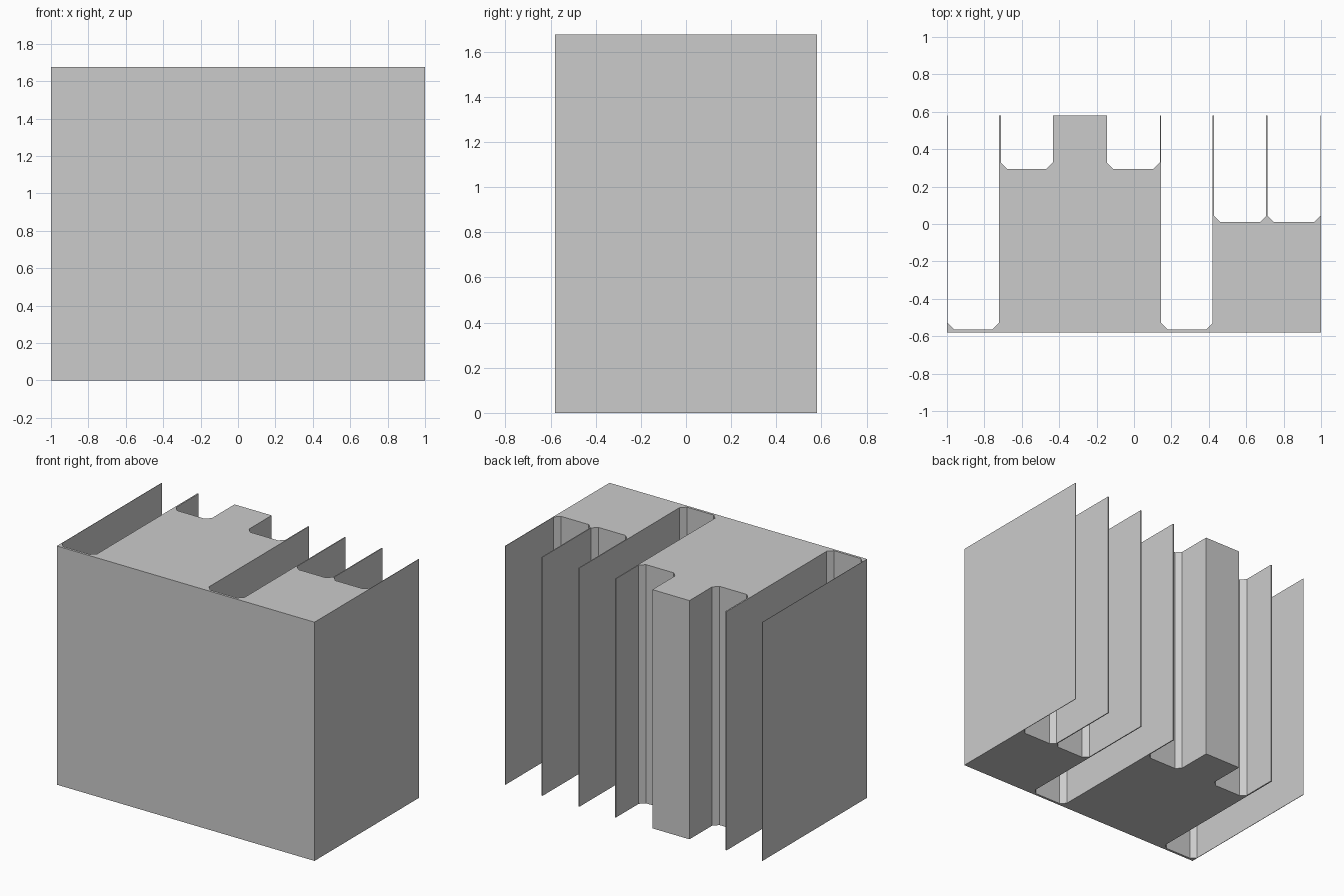
import bpy
import bmesh

cube = bpy.data.objects.get("Cube")
if cube:
    bpy.data.objects.remove(cube, do_unlink=True)

HEIGHT, BACK, CHAMFER = 1.675, 0.58, 0.034

# Slots open to the back: left edge, right edge, floor depth
SLOTS = [
    (-0.997, -0.722, -0.563),
    (-0.712, -0.433, 0.295),
    (-0.145, 0.138, 0.295),
    (0.145, 0.421, -0.563),
    (0.428, 0.707, 0.01),
    (0.714, 0.996, 0.01),
]


def slot_outline(x0, x1, floor):
    """Outline of one slot with chamfered inner corners."""
    c = CHAMFER
    return [(x0, BACK), (x0, floor + c), (x0 + c, floor),
            (x1 - c, floor), (x1, floor + c), (x1, BACK)]


# Plan of the whole block, then extruded upward
outline = [(1, BACK), (1, -BACK), (-1, -BACK), (-1, BACK)]
for slot in SLOTS:
    outline += slot_outline(*slot)

bm = bmesh.new()
base = bm.faces.new([bm.verts.new((x, y, 0)) for x, y in outline])
top = bmesh.ops.extrude_face_region(bm, geom=[base], use_keep_orig=True)["geom"]
bmesh.ops.translate(bm, vec=(0, 0, HEIGHT),
                    verts=[v for v in top if isinstance(v, bmesh.types.BMVert)])
bmesh.ops.recalc_face_normals(bm, faces=bm.faces)

mesh = bpy.data.meshes.new("slotted_block")
bm.to_mesh(mesh)
bm.free()
block = bpy.data.objects.new("slotted_block", mesh)
bpy.context.collection.objects.link(block)

# Plain grey finish
grey = bpy.data.materials.new("light grey")
grey.use_nodes = True
color = (0.6, 0.6, 0.6, 1)
grey.diffuse_color = color
grey.node_tree.nodes["Principled BSDF"].inputs["Base Color"].default_value = color
mesh.materials.append(grey)
